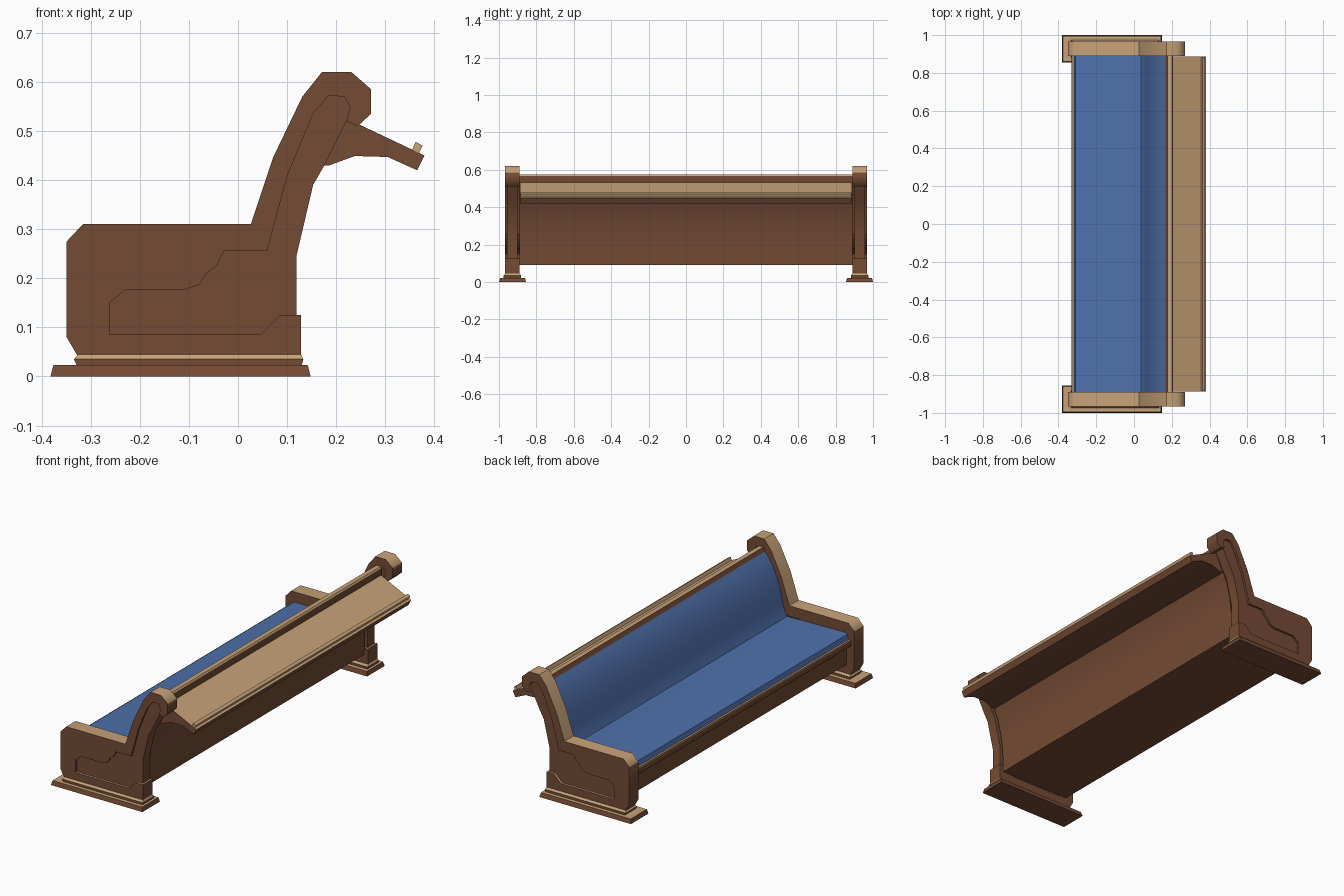
import bpy, bmesh, math


def material(name, rgb):
    m = bpy.data.materials.new(name)
    m.diffuse_color = (*rgb, 1)
    return m


BROWN = material("dark wood", (0.178, 0.071, 0.035))
TAN = material("light wood", (0.575, 0.365, 0.192))
BLUE = material("blue fabric", (0.078, 0.165, 0.41))


def extrude(name, profile, y0, y1, mats=(BROWN, TAN), shrink=0, smooth=0, tan_from=0.2):
    """Extrude an (x, z) profile along y; faces pointing up more than tan_from
    take the second material. shrink pulls the top edges in for a bevel."""
    y0, y1 = sorted((y0, y1))
    bm = bmesh.new()
    rings = [[bm.verts.new((x + 0.001, y, z)) for x, z in profile] for y in (y0, y1)]
    n = len(profile)
    bm.faces.new(rings[0])
    bm.faces.new(rings[1][::-1])
    for i in range(n):
        j = (i + 1) % n
        bm.faces.new((rings[0][j], rings[0][i], rings[1][i], rings[1][j]))
    if shrink:
        top = max(z for _, z in profile)
        for v in bm.verts:
            if abs(v.co.z - top) < 1e-5:
                v.co.y += shrink if v.co.y < (y0 + y1) / 2 else -shrink
    bmesh.ops.recalc_face_normals(bm, faces=bm.faces)
    if len(mats) > 1:
        for f in bm.faces:
            f.normal_update()
            f.material_index = 1 if f.normal.z > tan_from else 0
    mesh = bpy.data.meshes.new(name)
    bm.to_mesh(mesh)
    bm.free()
    for m in mats:
        mesh.materials.append(m)
    ob = bpy.data.objects.new(name, mesh)
    bpy.context.collection.objects.link(ob)
    if smooth:
        bpy.ops.object.select_all(action='DESELECT')
        bpy.context.view_layer.objects.active = ob
        ob.select_set(True)
        bpy.ops.object.shade_smooth_by_angle(angle=math.radians(smooth))
    return ob


# End panel outline: foot, arm, sweeping back and scroll
front_outline = [
    (0.118, 0.125), (0.127, 0.125), (0.127, 0.04), (-0.327, 0.04), (-0.35, 0.08),
    (-0.35, 0.275), (-0.317, 0.31), (0.025, 0.31), (0.07, 0.445), (0.13, 0.57),
    (0.17, 0.62), (0.23, 0.62), (0.27, 0.585), (0.27, 0.535), (0.243, 0.51), (0.22, 0.52)]
back_edge = [(0.175, 0.43), (0.152, 0.39), (0.118, 0.245)]
# Inner border of the raised frame, from scroll down to foot
carving = [
    (0.228, 0.548), (0.215, 0.57), (0.183, 0.572), (0.152, 0.535), (0.10, 0.41),
    (0.058, 0.255), (-0.03, 0.255), (-0.045, 0.225), (-0.065, 0.21), (-0.08, 0.187),
    (-0.11, 0.177), (-0.23, 0.177), (-0.263, 0.15), (-0.263, 0.085), (0.045, 0.085),
    (0.085, 0.125)]

for side, s in (("left", 1), ("right", -1)):
    # Recessed core with a raised frame on its outer and inner faces
    extrude(f"end_panel_{side}", front_outline + back_edge, s * 0.901, s * 0.956, smooth=50)
    extrude(f"outer_frame_{side}", front_outline + carving, s * 0.956, s * 0.967, smooth=50)
    extrude(f"inner_frame_{side}", front_outline + carving, s * 0.890, s * 0.901, smooth=50)
    # Plinth and bevelled moulding under each end panel
    extrude(f"plinth_{side}", [(-0.383, 0), (0.147, 0), (0.141, 0.023), (-0.377, 0.023)],
            s * 0.855, s * 1.0, shrink=0.006, tan_from=0.5)
    extrude(f"moulding_base_{side}", [(-0.330, 0.023), (0.129, 0.023), (0.132, 0.035),
                                      (-0.335, 0.035)], s * 0.882, s * 0.975)
    extrude(f"moulding_bevel_{side}", [(-0.335, 0.035), (0.132, 0.035), (0.127, 0.045),
                                       (-0.327, 0.045)], s * 0.882, s * 0.975, shrink=0.008)

L = 0.89
# Seat box and curved back in one continuous body, with a cap along the top
extrude("bench_body", [
    (-0.305, 0.09), (0.105, 0.09), (0.107, 0.16), (0.112, 0.23), (0.122, 0.30),
    (0.142, 0.38), (0.172, 0.45), (0.205, 0.52), (0.205, 0.568), (0.200, 0.576),
    (0.176, 0.576), (0.166, 0.552), (0.125, 0.49), (0.09, 0.40), (0.06, 0.30),
    (0.045, 0.235), (-0.305, 0.235)], -L, L, smooth=30, tan_from=0.45)
# Front rail of the seat
extrude("seat_rail", [(-0.326, 0.19), (-0.30, 0.19), (-0.30, 0.226), (-0.328, 0.226),
                      (-0.332, 0.220), (-0.332, 0.196)], -L, L, tan_from=0.8)
# Fabric cushions
extrude("seat_cushion", [(-0.319, 0.225), (0.036, 0.225), (0.036, 0.252),
                         (-0.298, 0.258), (-0.311, 0.250)], -0.889, 0.889, (BLUE,), smooth=40)
extrude("back_cushion", [
    (0.06, 0.25), (0.08, 0.30), (0.105, 0.38), (0.135, 0.46), (0.171, 0.55),
    (0.165, 0.556), (0.141, 0.527), (0.117, 0.488), (0.095, 0.438), (0.077, 0.385),
    (0.064, 0.33), (0.053, 0.285), (0.037, 0.25)], -0.889, 0.889, (BLUE,), smooth=40)
# Sloping book shelf behind the back, with a small retaining lip
extrude("book_shelf", [
    (0.20, 0.535), (0.379, 0.45), (0.364, 0.42), (0.304, 0.447),
    (0.237, 0.449), (0.185, 0.43), (0.165, 0.43)], -0.887, 0.887, smooth=30)
extrude("shelf_lip", [(0.353, 0.460), (0.367, 0.453), (0.375, 0.470), (0.361, 0.478)],
        -0.885, 0.885, (TAN,))
